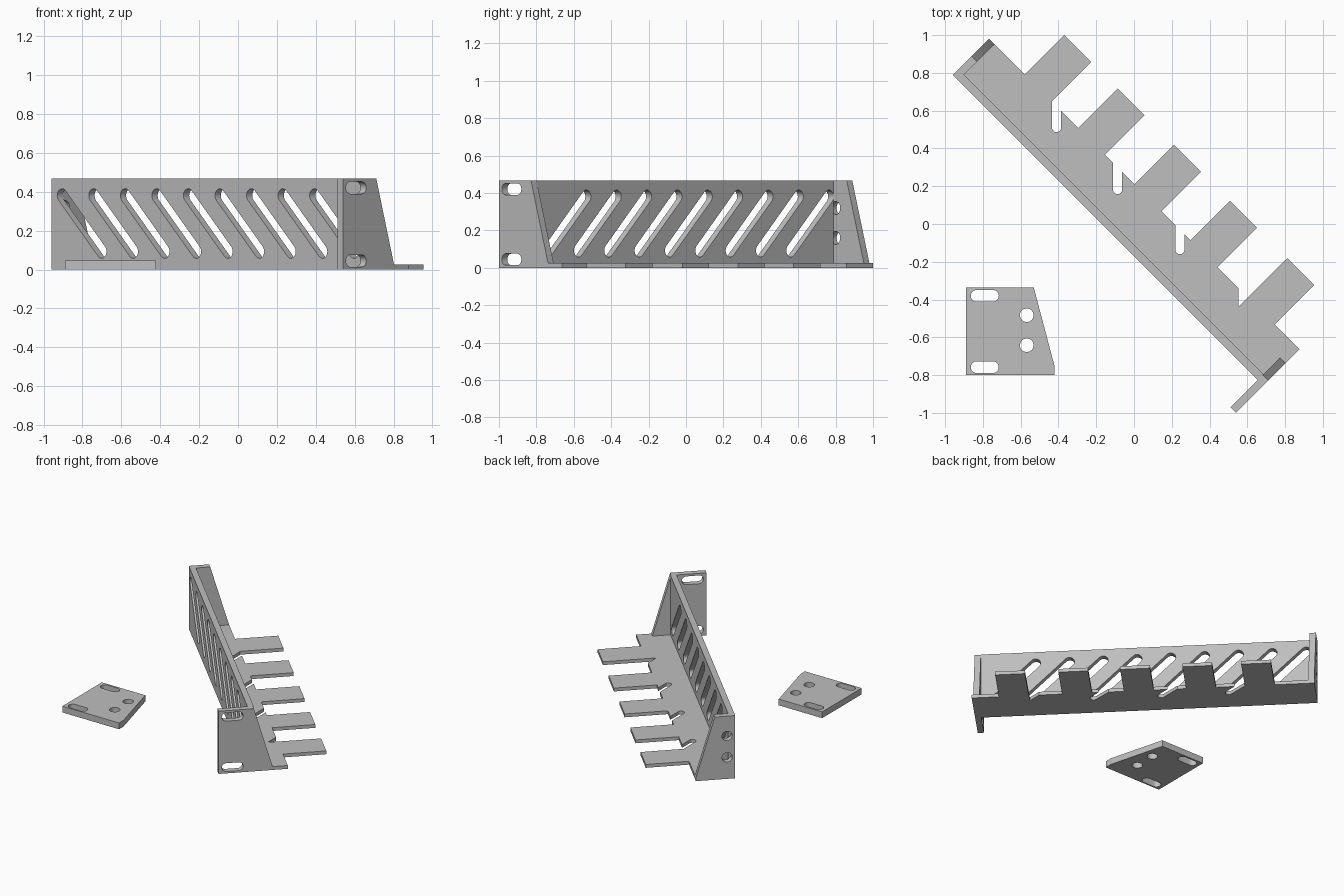
import bpy, bmesh, math
from mathutils import Vector

cube = bpy.data.objects.get("Cube")
if cube:
    bpy.data.objects.remove(cube, do_unlink=True)

grey = bpy.data.materials.new("light grey")
grey.use_nodes = True
COLOUR = (0.52, 0.52, 0.52, 1)
grey.diffuse_color = COLOUR
grey.node_tree.nodes["Principled BSDF"].inputs["Base Color"].default_value = COLOUR

R2 = math.sqrt(0.5)
U = Vector((R2, -R2, 0))   # along the rack
V = Vector((R2, R2, 0))    # from the wall towards the tabs
X, Y, Z = (Vector(a) for a in ((1, 0, 0), (0, 1, 0), (0, 0, 1)))


def arc(a, b, r, start, end, steps=12):
    angles = [start + (end - start) * i / steps for i in range(steps + 1)]
    return [(a + r * math.cos(t), b + r * math.sin(t)) for t in angles]


def hole(a, b, r):
    return arc(a, b, r, 0, math.tau, 32)[:-1]


def slot(a0, b0, a1, b1, r):
    t = math.atan2(b1 - b0, a1 - a0)
    h = math.pi / 2
    return arc(a1, b1, r, t - h, t + h) + arc(a0, b0, r, t + h, t + 3 * h)


def plate(name, outline, holes, a_axis, b_axis, depth_axis, start, end):
    """Extrude an outline with holes, drawn on two axes, along a third."""
    bm = bmesh.new()
    for loop in [outline] + holes:
        vs = [bm.verts.new(a_axis * a + b_axis * b + depth_axis * start) for a, b in loop]
        for i, v in enumerate(vs):
            bm.edges.new((vs[i - 1], v))
    bmesh.ops.triangle_fill(bm, use_beauty=True, edges=bm.edges[:], normal=depth_axis)
    ext = bmesh.ops.extrude_face_region(bm, geom=bm.faces[:], use_keep_orig=True)
    moved = [g for g in ext["geom"] if isinstance(g, bmesh.types.BMVert)]
    bmesh.ops.translate(bm, verts=moved, vec=depth_axis * (end - start))
    bmesh.ops.recalc_face_normals(bm, faces=bm.faces[:])
    mesh = bpy.data.meshes.new(name)
    bm.to_mesh(mesh)
    bm.free()
    mesh.materials.append(grey)
    obj = bpy.data.objects.new(name, mesh)
    bpy.context.collection.objects.link(obj)
    bpy.ops.object.select_all(action="DESELECT")
    obj.select_set(True)
    bpy.context.view_layer.objects.active = obj
    bpy.ops.object.shade_smooth_by_angle(angle=math.radians(30))
    return obj


# Main dimensions
HEIGHT, FLOOR, T = 0.468, 0.025, 0.042
LEFT, RIGHT = -1.237, 1.089
BACK, EDGE, TIP = -0.12, 0.15, 0.447

# Wall with slanted slots
wall_slots = []
for i in range(9):
    u = -1.16 + i * 0.2295
    wall_slots.append(slot(u, 0.381, u + 0.288, 0.093, 0.035))
u0, u1 = LEFT + T, RIGHT - T
plate("slotted_wall", [(u0, 0), (u1, 0), (u1, HEIGHT), (u0, HEIGHT)],
      wall_slots, U, Z, V, BACK, BACK + T)

# End plate with two round holes
plate("end_plate_with_holes",
      [(BACK, 0), (EDGE, 0), (EDGE, FLOOR), (0.02, HEIGHT), (BACK, HEIGHT)],
      [hole(-0.064, z, 0.035) for z in (0.16, 0.32)], V, Z, U, LEFT, LEFT + T)

# End plate with mounting flange
plate("end_plate_with_flange",
      [(-0.325, 0), (EDGE, 0), (EDGE, FLOOR), (0.046, FLOOR), (-0.083, HEIGHT), (-0.325, HEIGHT)],
      [slot(-0.273, z, -0.187, z, 0.031) for z in (0.045, 0.421)], V, Z, U, RIGHT - T, RIGHT)


# Floor with tabs and notches between them
def to_uv(x, y):
    return ((x - y) * R2, (x + y) * R2)


def notch(cx, bottom, r=0.024):
    mouth = EDGE / R2
    pts = [(cx - r, mouth - cx + r)]
    pts += arc(cx, bottom + r, r, math.pi, math.tau)
    pts.append((cx + r, mouth - cx - r))
    return [to_uv(x, y) for x, y in pts]


TAB = 0.202
tabs = [-0.968, -0.569, -0.147, 0.273, 0.702]
notches = [notch(-0.41, 0.486), notch(-0.087, 0.158), notch(0.243, -0.16),
           [to_uv(0.552, -0.34), to_uv(0.552, -0.438)]]
outline = [(u0, BACK + T), (u0, EDGE)]
for i, u in enumerate(tabs):
    if i < 4:
        outline.append((u, EDGE))
    outline += [(u, TIP), (u + TAB, TIP), (u + TAB, EDGE)]
    if i < 4:
        outline += notches[i]
outline += [(u1, EDGE), (u1, BACK + T)]
plate("tabbed_floor", outline, [], U, V, Z, 0, FLOOR)

# Loose mounting plate
plate("loose_plate",
      [(-0.89, -0.8), (-0.422, -0.8), (-0.422, -0.747), (-0.531, -0.335), (-0.89, -0.335)],
      [slot(-0.833, y, -0.747, y, 0.031) for y in (-0.38, -0.758)]
      + [hole(-0.568, y, 0.036) for y in (-0.483, -0.642)], X, Y, Z, 0, 0.047)
